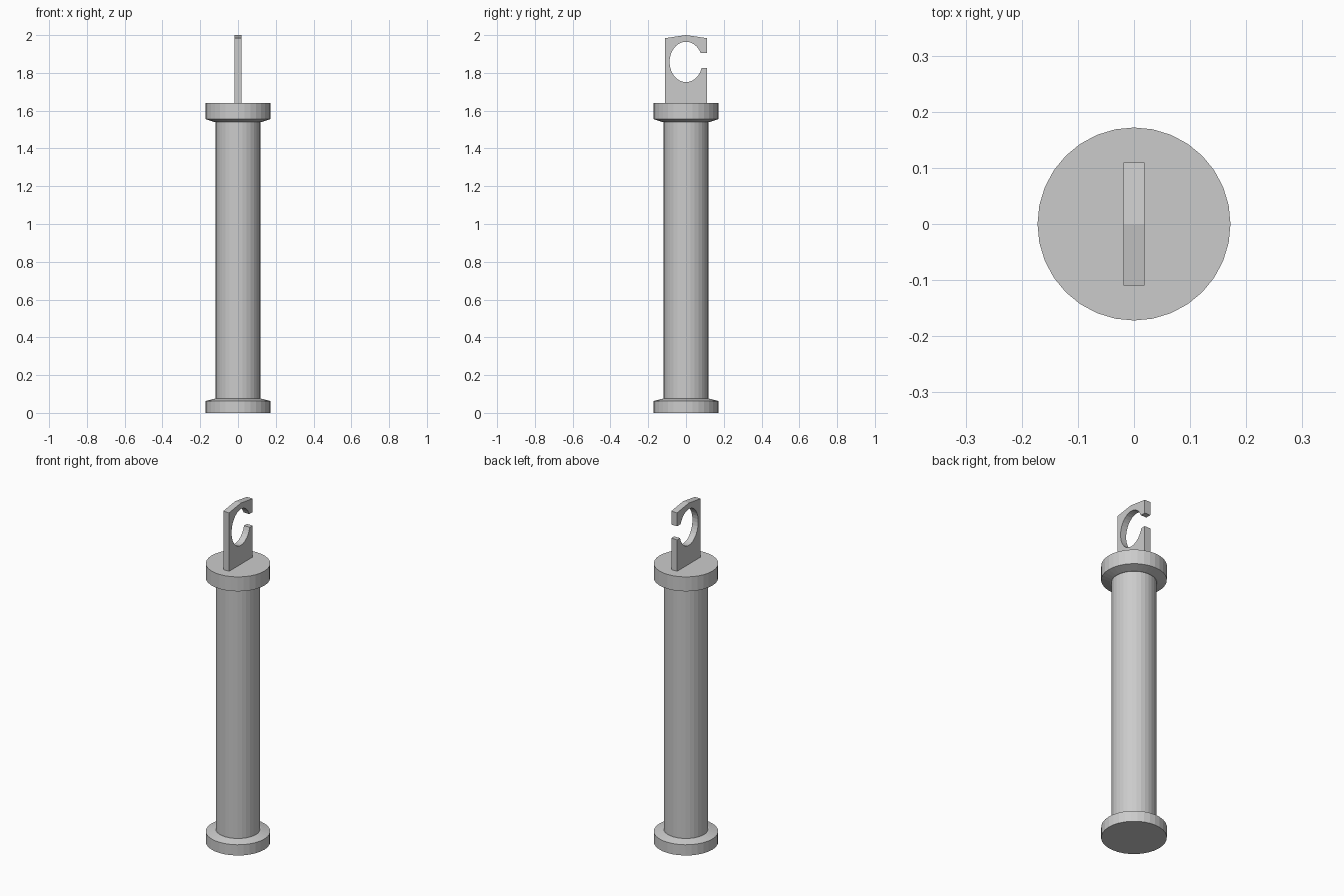
import bpy, bmesh
from math import cos, sin, pi, asin

if "Cube" in bpy.data.objects:
    bpy.data.objects.remove(bpy.data.objects["Cube"])

SIDES = 32


def finish(bm, name):
    bmesh.ops.recalc_face_normals(bm, faces=bm.faces)
    mesh = bpy.data.meshes.new(name)
    bm.to_mesh(mesh)
    bm.free()
    obj = bpy.data.objects.new(name, mesh)
    bpy.context.collection.objects.link(obj)
    return obj


def lathe(name, profile):
    """Closed solid of revolution from (radius, z) points."""
    bm = bmesh.new()
    rings = [[bm.verts.new((r * cos(2 * pi * i / SIDES), r * sin(2 * pi * i / SIDES), z))
              for i in range(SIDES)] for r, z in profile]
    for a, b in zip(rings, rings[1:]):
        for i in range(SIDES):
            j = (i + 1) % SIDES
            bm.faces.new((a[i], a[j], b[j], b[i]))
    bm.faces.new(rings[0])
    bm.faces.new(rings[-1])
    return finish(bm, name)


def plate(name, outline, half):
    """Extrude a (y, z) outline along x."""
    bm = bmesh.new()
    face = bm.faces.new([bm.verts.new((-half, y, z)) for y, z in outline])
    ext = bmesh.ops.extrude_face_region(bm, geom=[face])
    verts = [v for v in ext["geom"] if isinstance(v, bmesh.types.BMVert)]
    bmesh.ops.translate(bm, verts=verts, vec=(2 * half, 0, 0))
    return finish(bm, name)


# Flanged cylinder body
R, S = 0.172, 0.118
lathe("flanged_body", [(R, 0), (R, 0.063), (0.125, 0.075), (S, 0.075),
                       (S, 1.54), (0.125, 1.54), (R, 1.555), (R, 1.64)])

# Open hook plate: outer outline, then around the oval hole between slot edges
HY, HZ, CZ = 0.087, 0.107, 1.858
LOW, HIGH = 1.825, 1.905
a0 = asin((HIGH - CZ) / HZ)
a1 = 2 * pi + asin((LOW - CZ) / HZ)
steps = 28
hole = [(HY * cos(a0 + (a1 - a0) * i / steps), CZ + HZ * sin(a0 + (a1 - a0) * i / steps))
        for i in range(steps + 1)]
outer = [(0.11, LOW), (0.11, 1.64), (-0.11, 1.64), (-0.11, 1.984),
         (0, 2.0), (0.11, 1.984), (0.11, HIGH)]
plate("hook_plate", outer + hole, 0.019)
